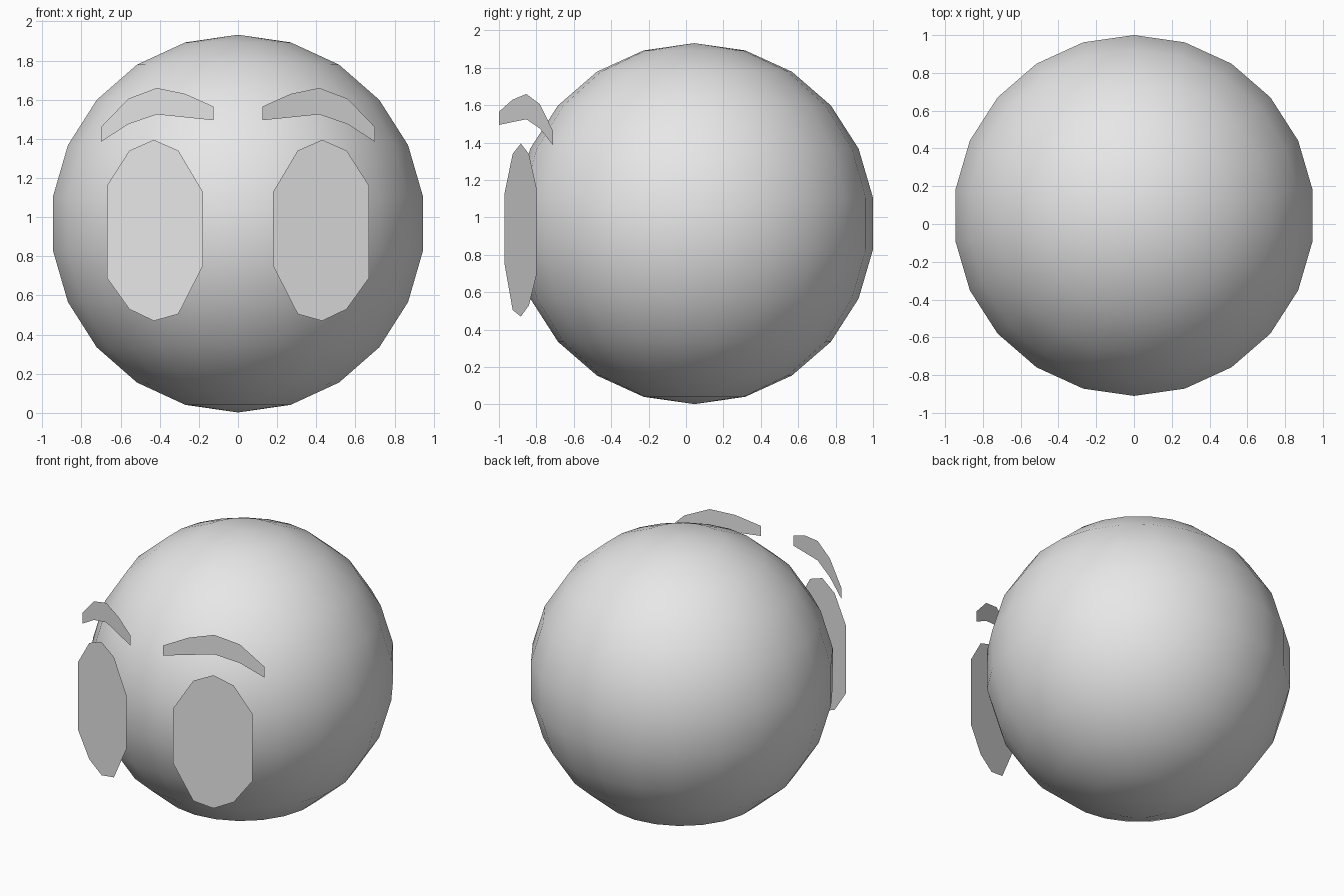
import bpy, bmesh

if "Cube" in bpy.data.objects:
    bpy.data.objects.remove(bpy.data.objects["Cube"])

grey = bpy.data.materials.new("light grey")
grey.diffuse_color = (0.8, 0.8, 0.8, 1)
grey.use_nodes = True
grey.node_tree.nodes["Principled BSDF"].inputs["Base Color"].default_value = grey.diffuse_color


def finish(bm, name):
    me = bpy.data.meshes.new(name)
    bm.to_mesh(me)
    bm.free()
    me.materials.append(grey)
    ob = bpy.data.objects.new(name, me)
    bpy.context.collection.objects.link(ob)
    return ob


def plate(name, outline, y_inner, y_outer, side):
    """Flat upright face, angled back towards its outer edge."""
    xs = [x for x, z in outline]
    slope = (y_outer - y_inner) / (max(xs) - min(xs))
    bm = bmesh.new()
    vs = [bm.verts.new((side * x, y_inner + slope * (x - min(xs)), z))
          for x, z in outline]
    face = bm.faces.new(vs)
    face.normal_update()
    if face.normal.y > 0:
        face.normal_flip()
    return finish(bm, name)


# Round head, smooth shaded
bm = bmesh.new()
bmesh.ops.create_uvsphere(bm, u_segments=22, v_segments=11, radius=0.965)
bmesh.ops.translate(bm, verts=bm.verts, vec=(0, 0.045, 0.967))
for f in bm.faces:
    f.smooth = True
finish(bm, "head")

# Eye and eyebrow outlines (x, z)
eye = [(0.43, 1.395), (0.305, 1.34), (0.18, 1.13), (0.18, 0.75), (0.305, 0.505),
       (0.43, 0.47), (0.555, 0.53), (0.67, 0.69), (0.67, 1.16), (0.555, 1.34)]
brow = [(0.125, 1.565), (0.27, 1.63), (0.415, 1.66), (0.56, 1.605), (0.70, 1.46),
        (0.70, 1.385), (0.56, 1.475), (0.415, 1.525), (0.27, 1.51), (0.125, 1.495)]

for label, side in (("right", 1), ("left", -1)):
    plate(label + "_eye", eye, -0.97, -0.80, side)
    plate(label + "_eyebrow", brow, -1.0, -0.71, side)
